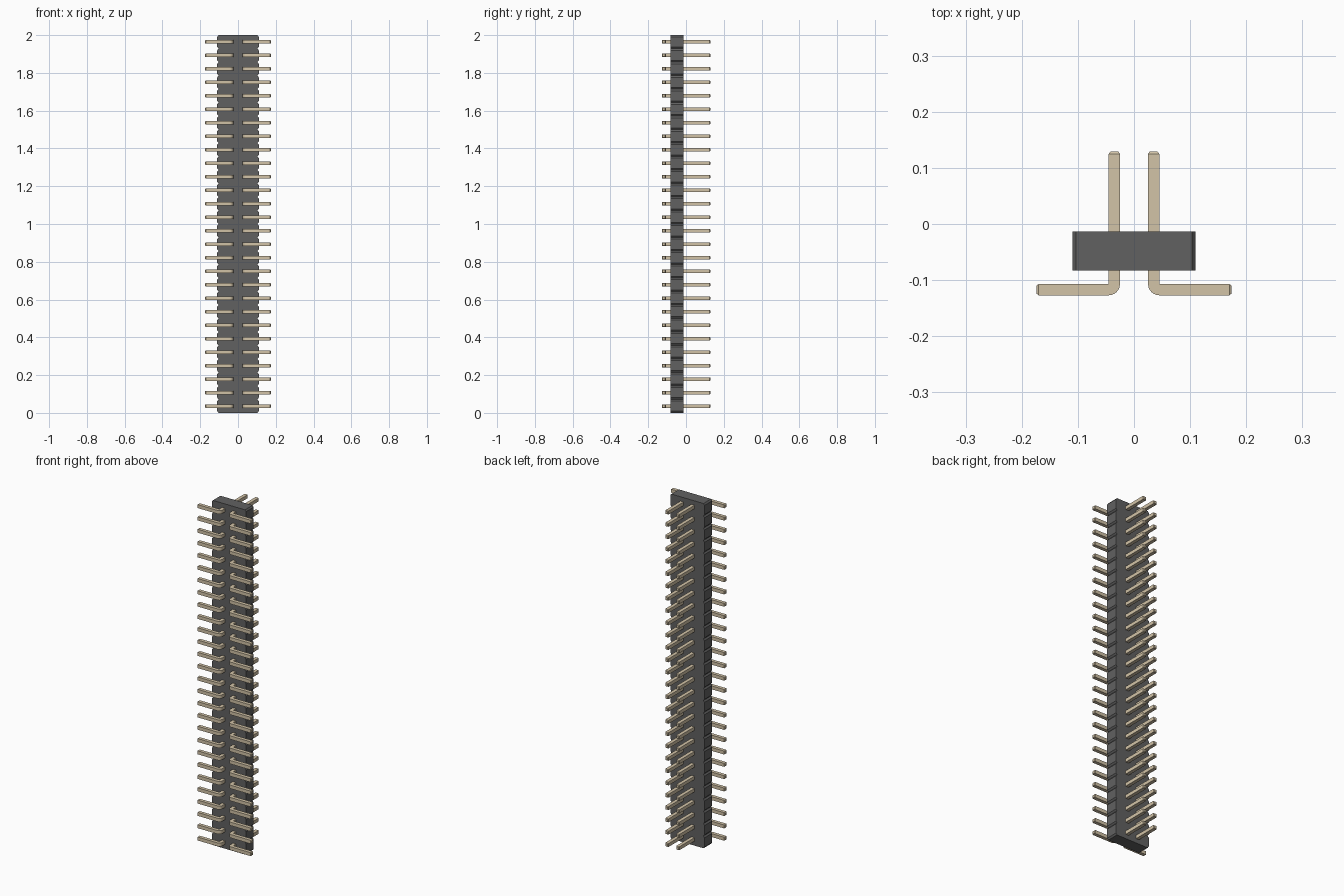
import bpy, bmesh, math

if "Cube" in bpy.data.objects:
    bpy.data.objects.remove(bpy.data.objects["Cube"])

N = 28                 # pins per row
PITCH = 2 / N


def material(name, rgb):
    m = bpy.data.materials.new(name)
    m.diffuse_color = (*rgb, 1)
    m.use_nodes = True
    m.node_tree.nodes["Principled BSDF"].inputs["Base Color"].default_value = m.diffuse_color
    return m


def make_object(name, bm, mat):
    bmesh.ops.remove_doubles(bm, verts=bm.verts, dist=1e-5)
    bmesh.ops.recalc_face_normals(bm, faces=bm.faces)
    mesh = bpy.data.meshes.new(name)
    bm.to_mesh(mesh)
    bm.free()
    mesh.materials.append(mat)
    ob = bpy.data.objects.new(name, mesh)
    bpy.context.collection.objects.link(ob)
    return ob


# Housing: notched outline in x-z, extruded in y
X_OUT, X_IN, CUT = 0.11, 0.103, 0.009
right = []
for i in range(N):
    z0, z1 = i * PITCH, (i + 1) * PITCH
    if i == 0:
        right.append((X_IN, z0))
    right += [(X_OUT, z0 + CUT), (X_OUT, z1 - CUT), (X_IN, z1)]
outline = right + [(-x, z) for x, z in reversed(right)]
bm = bmesh.new()
face = bm.faces.new([bm.verts.new((x, -0.083, z)) for x, z in outline])
ext = bmesh.ops.extrude_face_region(bm, geom=[face])
moved = [g for g in ext["geom"] if isinstance(g, bmesh.types.BMVert)]
bmesh.ops.translate(bm, verts=moved, vec=(0, 0.07, 0))
make_object("housing", bm, material("dark_plastic", (0.12, 0.12, 0.12)))

# Pin: square wire with tapered tips and a rounded outer bend
W, XI, YB, H, T = 0.02, 0.045, -0.107, 0.01, 0.003
stations = [((XI - T, 0.129), (XI - W + T, 0.129), H - T),
            ((XI, 0.125), (XI - W, 0.125), H)]
for k in range(7):
    a = math.pi + k / 6 * math.pi / 2
    stations.append(((XI, YB), (XI + W * math.cos(a), YB + W * math.sin(a)), H))
stations += [((0.17, YB), (0.17, YB - W), H),
             ((0.174, YB - T), (0.174, YB - W + T), H - T)]

bm = bmesh.new()
rings = []
for (ix, iy), (ox, oy), h in stations:
    z = PITCH / 2
    rings.append([bm.verts.new(p) for p in
                  ((ix, iy, z - h), (ox, oy, z - h), (ox, oy, z + h), (ix, iy, z + h))])
for a, b in zip(rings, rings[1:]):
    for j in range(4):
        bm.faces.new((a[j], a[(j + 1) % 4], b[(j + 1) % 4], b[j]))
bm.faces.new(rings[0])
bm.faces.new(rings[-1])
# Drop the collapsed inner-corner faces of the bend
flat = [f for f in bm.faces if f.calc_area() < 1e-9]
bmesh.ops.delete(bm, geom=flat, context='FACES_ONLY')
pins = make_object("bent_pins", bm, material("gold_metal", (0.65, 0.55, 0.39)))

bpy.context.view_layer.objects.active = pins
pins.select_set(True)
bpy.ops.object.shade_smooth_by_angle(angle=math.radians(30))

# Mirror to the second row, repeat up the height
pins.modifiers.new("second_row", 'MIRROR').use_clip = False
arr = pins.modifiers.new("column", 'ARRAY')
arr.count = N
arr.use_relative_offset = False
arr.use_constant_offset = True
arr.constant_offset_displace = (0, 0, PITCH)
